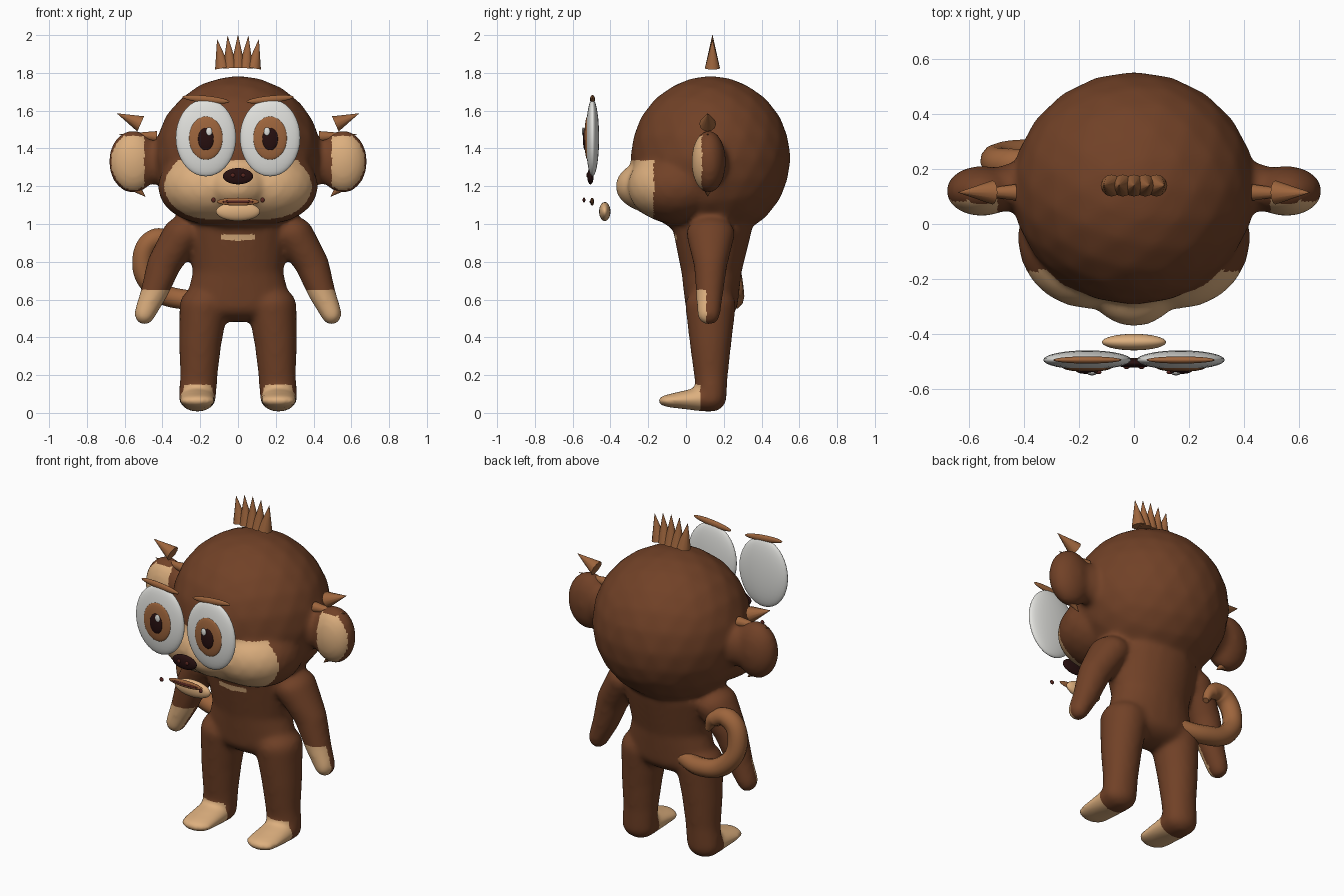
import bpy, bmesh, math
from mathutils import Vector, Matrix

if "Cube" in bpy.data.objects:
    bpy.data.objects.remove(bpy.data.objects["Cube"], do_unlink=True)


def material(name, rgb):
    m = bpy.data.materials.new(name)
    m.use_nodes = True
    m.diffuse_color = (*rgb, 1)
    m.node_tree.nodes["Principled BSDF"].inputs["Base Color"].default_value = (*rgb, 1)
    return m


FUR = material("brown fur", (0.165, 0.053, 0.02))
SKIN = material("tan skin", (0.72, 0.43, 0.21))
TUFT = material("light brown", (0.34, 0.13, 0.046))
WHITE = material("eye white", (0.76, 0.76, 0.73))
DARK = material("near black", (0.02, 0.005, 0.005))
RED = material("dark red brown", (0.1, 0.02, 0.015))


def add_object(name, bm, mats, angle=50):
    mesh = bpy.data.meshes.new(name)
    bm.to_mesh(mesh)
    bm.free()
    for m in mats:
        mesh.materials.append(m)
    mesh.shade_smooth()
    mesh.set_sharp_from_angle(angle=math.radians(angle))
    ob = bpy.data.objects.new(name, mesh)
    bpy.context.collection.objects.link(ob)
    return ob


def ellipsoid(name, centre, radii, mat, tilt=0):
    bm = bmesh.new()
    M = (Matrix.Translation(centre) @ Matrix.Rotation(tilt, 4, 'Y')
         @ Matrix.Diagonal((*radii, 1)))
    bmesh.ops.create_uvsphere(bm, u_segments=32, v_segments=18, radius=1, matrix=M)
    return add_object(name, bm, [mat])


def spike(name, base, tip, radius):
    base, tip = Vector(base), Vector(tip)
    axis = tip - base
    M = Matrix.Translation((base + tip) / 2) @ axis.to_track_quat('Z', 'Y').to_matrix().to_4x4()
    bm = bmesh.new()
    bmesh.ops.create_cone(bm, cap_ends=True, segments=12, radius1=radius, radius2=0.001,
                          depth=axis.length, matrix=M)
    return add_object(name, bm, [TUFT])


# Unit directions reused for every fleshy section
ball = bmesh.new()
bmesh.ops.create_icosphere(ball, subdivisions=3, radius=1)
DIRS = [v.co.copy() for v in ball.verts]
ball.free()


def chain(bm, sections, side=1):
    """Join consecutive ellipsoid sections (centre, radii) with convex hulls."""
    pairs = list(zip(sections, sections[1:])) or [(sections[0],)]
    for pair in pairs:
        verts = [bm.verts.new(((c[0] + d.x * r[0]) * side, c[1] + d.y * r[1], c[2] + d.z * r[2]))
                 for c, r in pair for d in DIRS]
        bmesh.ops.convex_hull(bm, input=verts)


# Body: head, torso, limbs and ears fused into one soft skin
bm = bmesh.new()
chain(bm, [((0, .13, 1.35), (.445, .425, .435))])
chain(bm, [((-.16, -.05, 1.2), (.265, .26, .2)), ((.16, -.05, 1.2), (.265, .26, .2))])
chain(bm, [((0, -.14, 1.2), (.2, .235, .15))])
chain(bm, [((0, .14, .97), (.28, .21, .1)), ((0, .135, .75), (.24, .16, .1)),
           ((0, .135, .58), (.28, .14, .1))])
for s in (-1, 1):
    chain(bm, [((.18, .13, .57), (.13, .135, .1)), ((.2, .13, .36), (.112, .11, .08)),
               ((.207, .132, .2), (.1, .09, .07)), ((.215, .135, .08), (.1, .08, .075))], s)
    chain(bm, [((.215, .11, .075), (.095, .07, .07)), ((.215, -.08, .064), (.095, .07, .035))], s)
    chain(bm, [((.29, .13, .95), (.11, .13, .09)), ((.39, .13, .79), (.092, .09, .08)),
               ((.445, .125, .63), (.075, .072, .05)), ((.495, .12, .525), (.055, .062, .06))], s)
    chain(bm, [((.38, .14, 1.33), (.1, .1, .12)), ((.5, .125, 1.33), (.1, .075, .12))], s)
    chain(bm, [((.555, .12, 1.33), (.13, .092, .168))], s)
bmesh.ops.recalc_face_normals(bm, faces=bm.faces[:])
body = add_object("body", bm, [FUR, SKIN])
remesh = body.modifiers.new("Fuse", 'REMESH')
remesh.mode = 'VOXEL'
remesh.voxel_size = 0.014
smooth = body.modifiers.new("Soften", 'SMOOTH')
smooth.factor = 0.5
smooth.iterations = 14
fused = bpy.data.meshes.new_from_object(body.evaluated_get(bpy.context.evaluated_depsgraph_get()))
body.modifiers.clear()
body.data = fused
fused.materials.clear()
fused.materials.append(FUR)
fused.materials.append(SKIN)
fused.shade_smooth()


def is_skin(p):
    x, y, z = abs(p.x), p.y, p.z
    muzzle = y < -.17 and 1 < z < 1.335
    ear = x > .495 and y < .085 and 1.17 < z < 1.465
    hand = x > .36 and y < .112 and z < .65
    foot = y < .075 and z < .15
    chest = x < .09 and y < .1 and .912 < z < .945
    return muzzle or ear or hand or foot or chest


for p in fused.polygons:
    p.material_index = int(is_skin(p.center))

# Tail curling up on the right side
curve = bpy.data.curves.new("tail", 'CURVE')
curve.dimensions = '3D'
curve.bevel_depth = 0.055
curve.bevel_resolution = 4
curve.use_fill_caps = True
path = [(-.08, .2, .62, .8), (-.28, .25, .6, .95), (-.44, .25, .66, 1), (-.505, .23, .8, 1),
        (-.44, .22, .92, 1), (-.35, .23, .9, .8), (-.31, .24, .83, .3)]
line = curve.splines.new('BEZIER')
line.bezier_points.add(len(path) - 1)
for bp, (x, y, z, r) in zip(line.bezier_points, path):
    bp.co = (x, y, z)
    bp.radius = r
    bp.handle_left_type = bp.handle_right_type = 'AUTO'
curve.materials.append(TUFT)
bpy.context.collection.objects.link(bpy.data.objects.new("tail", curve))

# Hair crest
for i in range(-2, 3):
    spike(f"hair_spike_{i + 3}", (i * .041, .14, 1.825),
          (i * .055, .14, 2 - .006 * i * i), .04)

# Mirrored ear tufts and eyes
for s, side in ((1, "left"), (-1, "right")):
    spike(f"{side}_ear_tuft", (s * .515, .115, 1.53), (s * .64, .115, 1.585), .044)
    spike(f"{side}_upper_ear_tuft", (s * .43, .115, 1.462), (s * .63, .115, 1.475), .03)
    spike(f"{side}_lower_ear_tuft", (s * .56, .115, 1.21), (s * .49, .115, 1.145), .035)
    ellipsoid(f"{side}_eyeball", (s * .17, -.495, 1.457), (.16, .035, .205), WHITE)
    ellipsoid(f"{side}_iris", (s * .17, -.522, 1.455), (.09, .016, .115), TUFT)
    ellipsoid(f"{side}_pupil", (s * .17, -.534, 1.45), (.042, .012, .06), DARK)
    ellipsoid(f"{side}_eye_glint", (s * .153, -.545, 1.49), (.016, .006, .022), WHITE)
    ellipsoid(f"{side}_eyebrow", (s * .17, -.495, 1.66), (.125, .013, .019), TUFT, -s * .1)
    ellipsoid(f"{side}_nostril", (s * .027, -.522, 1.258), (.011, .006, .011), RED)
    ellipsoid(f"{side}_dimple", (s * .13, -.54, 1.127), (.012, .007, .013), RED)

# Nose, mouth and chin
ellipsoid("nose", (0, -.506, 1.253), (.08, .017, .043), DARK)
ellipsoid("lips", (0, -.497, 1.118), (.112, .01, .021), TUFT)
ellipsoid("mouth_line", (0, -.504, 1.118), (.085, .006, .008), RED)
ellipsoid("chin", (0, -.43, 1.066), (.117, .03, .05), SKIN)
